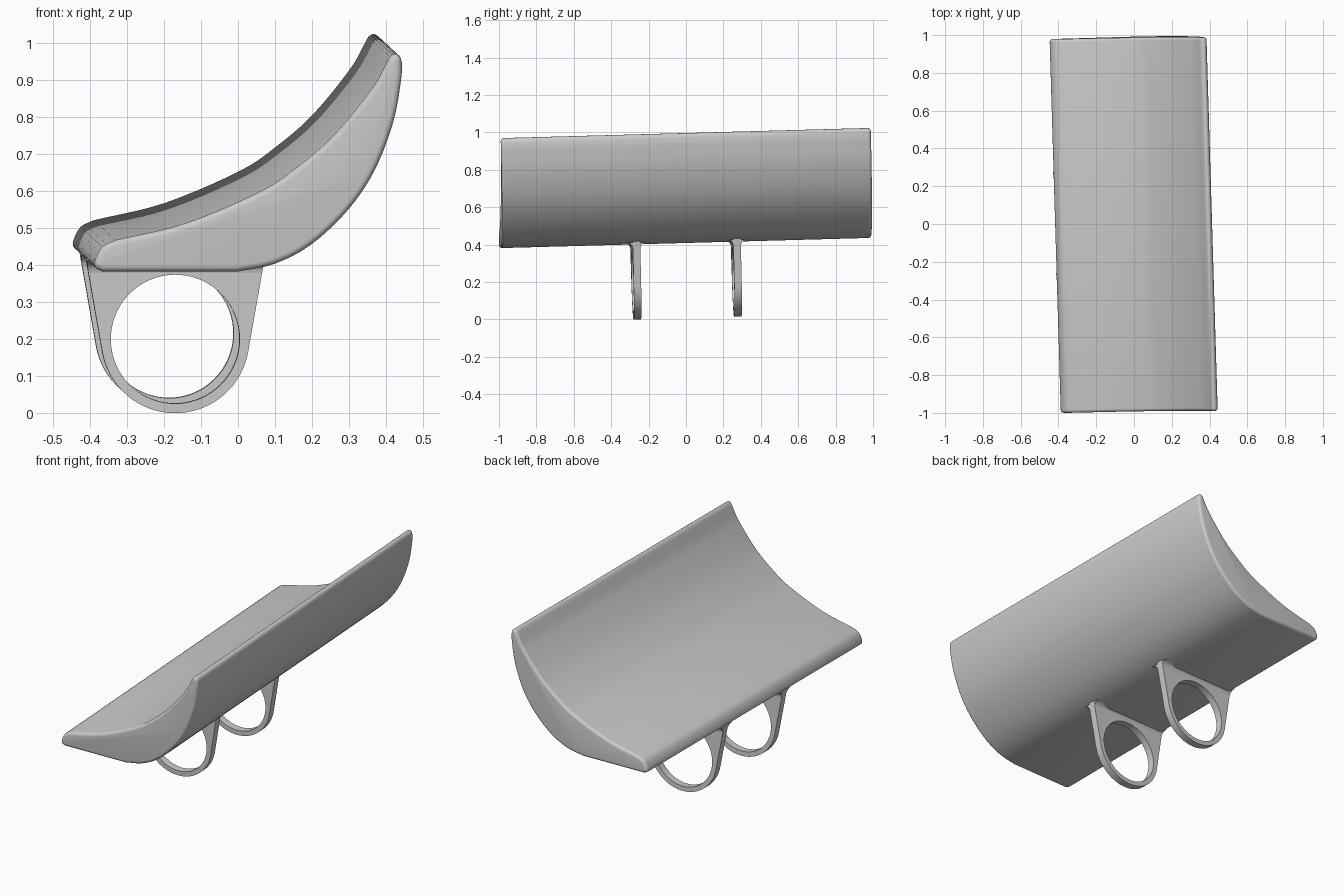
import bpy, bmesh, math
from mathutils import Matrix, Vector

if "Cube" in bpy.data.objects:
    bpy.data.objects.remove(bpy.data.objects["Cube"])

# The whole model is slightly turned and tipped about its middle
PIVOT = Vector((0, 0, 0.5))
TILT = (Matrix.Translation(PIVOT) @ Matrix.Rotation(0.03, 4, 'Z')
        @ Matrix.Rotation(0.0275, 4, 'X') @ Matrix.Translation(-PIVOT))


def finish(bm, name, angle=40):
    bmesh.ops.recalc_face_normals(bm, faces=bm.faces)
    me = bpy.data.meshes.new(name)
    bm.to_mesh(me)
    bm.free()
    me.transform(TILT)
    ob = bpy.data.objects.new(name, me)
    bpy.context.collection.objects.link(ob)
    bpy.ops.object.select_all(action='DESELECT')
    ob.select_set(True)
    bpy.context.view_layer.objects.active = ob
    bpy.ops.object.shade_smooth_by_angle(angle=math.radians(angle))
    return ob


def spline(pts, steps):
    """Smooth curve through the points (Catmull-Rom)."""
    p = [Vector(q) for q in pts]
    p = [2 * p[0] - p[1]] + p + [2 * p[-1] - p[-2]]
    out = []
    for i in range(1, len(p) - 2):
        a, b, c, d = p[i - 1:i + 3]
        for k in range(steps):
            t = k / steps
            out.append(0.5 * (2 * b + (c - a) * t + (2 * a - 5 * b + 4 * c - d) * t * t
                              + (3 * b - a - 3 * c + d) * t ** 3))
    out.append(p[-2])
    return out


def inset(loop, d):
    """Move a counter-clockwise outline inwards by d."""
    out = []
    n = len(loop)
    for i in range(n):
        e1 = (loop[i] - loop[i - 1]).normalized()
        e2 = (loop[(i + 1) % n] - loop[i]).normalized()
        n1, n2 = Vector((-e1.y, e1.x)), Vector((-e2.y, e2.x))
        m = (n1 + n2).normalized()
        out.append(loop[i] + m * d / max(m.dot(n1), 0.6))
    return out


def loft(bm, rings):
    """Skin closed rings and cap both ends."""
    vs = [[bm.verts.new(co) for co in r] for r in rings]
    for a, b in zip(vs, vs[1:]):
        for i in range(len(a)):
            j = (i + 1) % len(a)
            bm.faces.new((a[i], a[j], b[j], b[i]))
    bm.faces.new(vs[0])
    bm.faces.new(vs[-1][::-1])


# Curved cradle: crescent section with rounded ends
outer = spline([(0.0, 0.381), (0.1, 0.402), (0.2, 0.455), (0.3, 0.55),
                (0.37, 0.655), (0.42, 0.785), (0.441, 0.9), (0.443, 0.945)], 5)
tip = spline([(0.443, 0.945), (0.438, 0.962), (0.424, 0.969), (0.411, 0.961), (0.402, 0.945)], 2)
inner = spline([(0.402, 0.945), (0.36, 0.872), (0.26, 0.75), (0.16, 0.663), (0.06, 0.597),
                (-0.14, 0.512), (-0.33, 0.466)], 5)
nose = spline([(-0.33, 0.466), (-0.366, 0.448), (-0.386, 0.41), (-0.383, 0.391), (-0.365, 0.381)], 3)
section = [p + Vector((-0.03, 0.0275)) for p in outer[:-1] + tip[:-1] + inner[:-1] + nose]

R_EDGE, HALF = 0.016, 0.99
end = []
for k in range(6):
    a = math.radians(18 * k)
    end.append((HALF - R_EDGE * (1 - math.sin(a)), R_EDGE * (1 - math.cos(a))))
stations = [(-y, d) for y, d in reversed(end)] + end
bm = bmesh.new()
loft(bm, [[(p.x, y, p.y) for p in inset(section, d)] for y, d in stations])
finish(bm, "curved_cradle")

# Two hanging finger rings with flared roots
CX, CZ, R_OUT, R_IN, TOP, LEAN, T = -0.178, 0.207, 0.2, 0.174, 0.218, math.radians(10), 0.02


def side(z):
    return (R_OUT + z * math.sin(LEAN)) / math.cos(LEAN)


def outer_radius(a):
    """Distance to the ring outline: round below, leaning sides, flat top."""
    b = math.atan2(math.sin(a), abs(math.cos(a)))
    if b < -LEAN:
        return R_OUT
    r = R_OUT / math.cos(b + LEAN) if b + LEAN < 1.5 else 9
    return min(r, TOP / math.sin(b)) if b > 0.01 else r


corner = math.atan2(TOP, side(TOP))
angles = sorted([2 * math.pi * i / 72 for i in range(72)] + [corner, math.pi - corner])
for name, y in (("front_ring", -0.269), ("back_ring", 0.269)):
    bm = bmesh.new()
    rows = []
    for a in angles:
        c, s = math.cos(a), math.sin(a)
        ro = outer_radius(a)
        rows.append([bm.verts.new((CX + r * c, y + t, CZ + r * s))
                     for r, t in ((R_IN, -T), (ro, -T), (ro, T), (R_IN, T))])
    for i, a in enumerate(rows):
        b = rows[(i + 1) % len(rows)]
        for k in range(4):
            m = (k + 1) % 4
            bm.faces.new((a[k], a[m], b[m], b[k]))
    finish(bm, name, 30)

    # fillet between ring and cradle
    bm = bmesh.new()
    rings = []
    for k in range(7):
        a = math.radians(15 * k)
        z = 0.178 + 0.034 * math.sin(a)
        h = T + 0.036 * (1 - math.cos(a))
        w = side(z) - 0.001
        rings.append([(CX + sx * w, y + sy * h, CZ + z)
                      for sx, sy in ((-1, -1), (1, -1), (1, 1), (-1, 1))])
    loft(bm, rings)
    finish(bm, name + "_fillet", 30)
